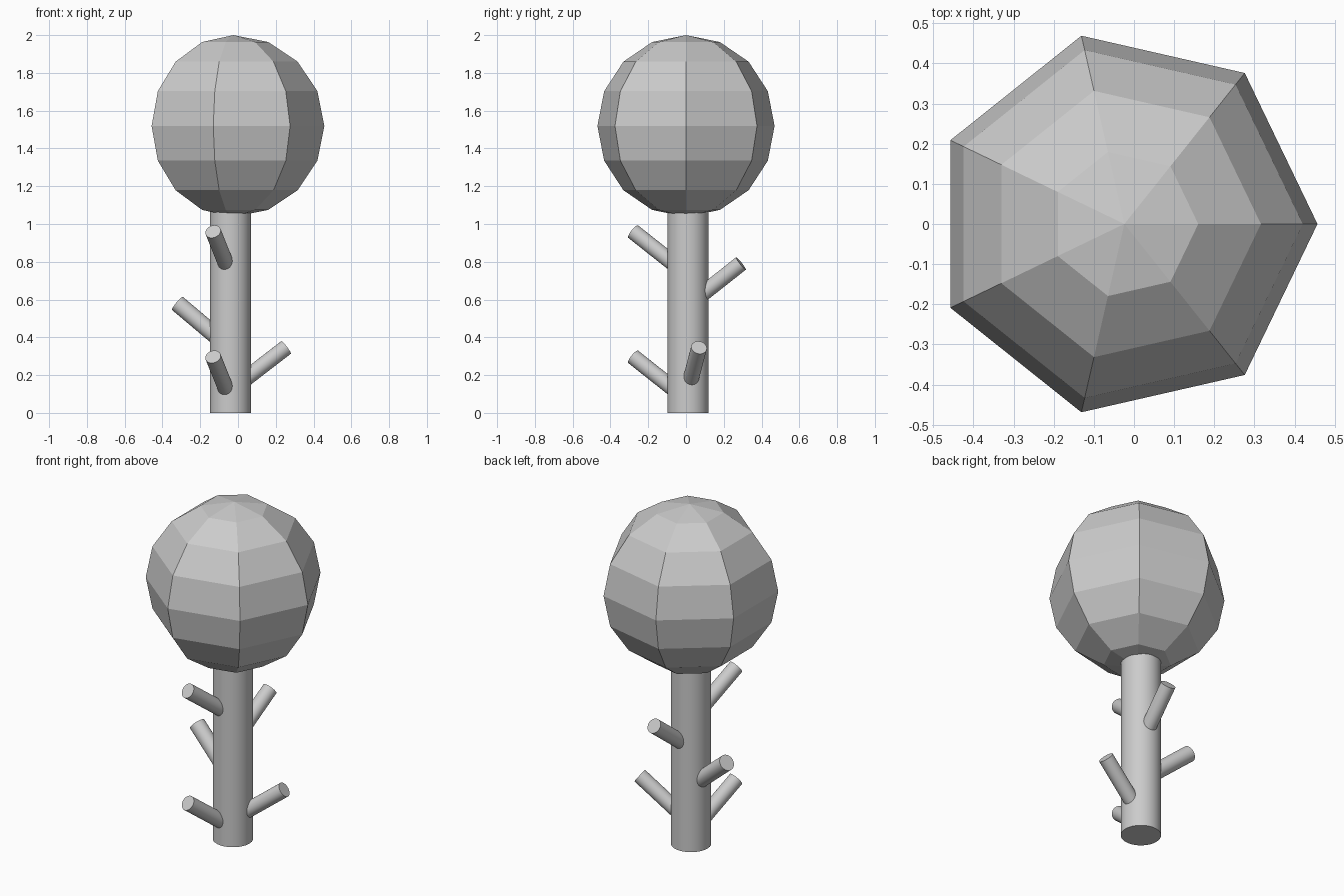
import bpy, bmesh, math
from mathutils import Vector

if "Cube" in bpy.data.objects:
    bpy.data.objects.remove(bpy.data.objects["Cube"])

TRUNK = Vector((-0.04, 0.01, 0))


def rod(name, a, b, radius, sides=32):
    """Round rod between two points, with smooth sides and flat caps."""
    a, b = Vector(a), Vector(b)
    d = b - a
    bpy.ops.mesh.primitive_cylinder_add(vertices=sides, radius=radius, depth=d.length,
                                        location=(a + b) / 2,
                                        rotation=d.to_track_quat('Z', 'Y').to_euler())
    ob = bpy.context.object
    ob.name = name
    bpy.ops.object.shade_smooth_by_angle(angle=math.radians(30))
    return ob


def branch(name, tip, slope, radius=0.042):
    """Branch rising from the trunk axis to its tip at the given slope."""
    tip = Vector(tip)
    run = (tip - TRUNK).xy.length
    root = Vector((TRUNK.x, TRUNK.y, tip.z - run * slope))
    rod(name, root, tip, radius)


# trunk
rod("trunk", TRUNK, TRUNK + Vector((0, 0, 1.12)), 0.108, 48)

# branches
branch("branch_front_low", (-0.132, -0.28, 0.297), 0.755)
branch("branch_front_high", (-0.132, -0.28, 0.96), 0.755)
branch("branch_right", (0.254, 0.069, 0.346), 0.755)
branch("branch_left", (-0.32, 0.076, 0.579), 0.82, 0.045)
branch("branch_back", (0.005, 0.291, 0.791), 0.78)

# faceted crown: seven sides, eight bands
SIDES, BANDS, R = 7, 8, 0.481
bm = bmesh.new()
top, bottom = bm.verts.new((0, 0, R)), bm.verts.new((0, 0, -R))
rings = []
for i in range(1, BANDS):
    p = math.pi * i / BANDS
    rings.append([bm.verts.new((R * math.sin(p) * math.cos(math.tau * k / SIDES),
                                R * math.sin(p) * math.sin(math.tau * k / SIDES),
                                R * math.cos(p))) for k in range(SIDES)])
for k in range(SIDES):
    n = (k + 1) % SIDES
    bm.faces.new((top, rings[0][k], rings[0][n]))
    bm.faces.new((bottom, rings[-1][n], rings[-1][k]))
    for u, v in zip(rings, rings[1:]):
        bm.faces.new((u[k], v[k], v[n], u[n]))
mesh = bpy.data.meshes.new("crown")
bm.to_mesh(mesh)
bm.free()
crown = bpy.data.objects.new("crown", mesh)
crown.location = (-0.024, 0, 1.519)
bpy.context.collection.objects.link(crown)
